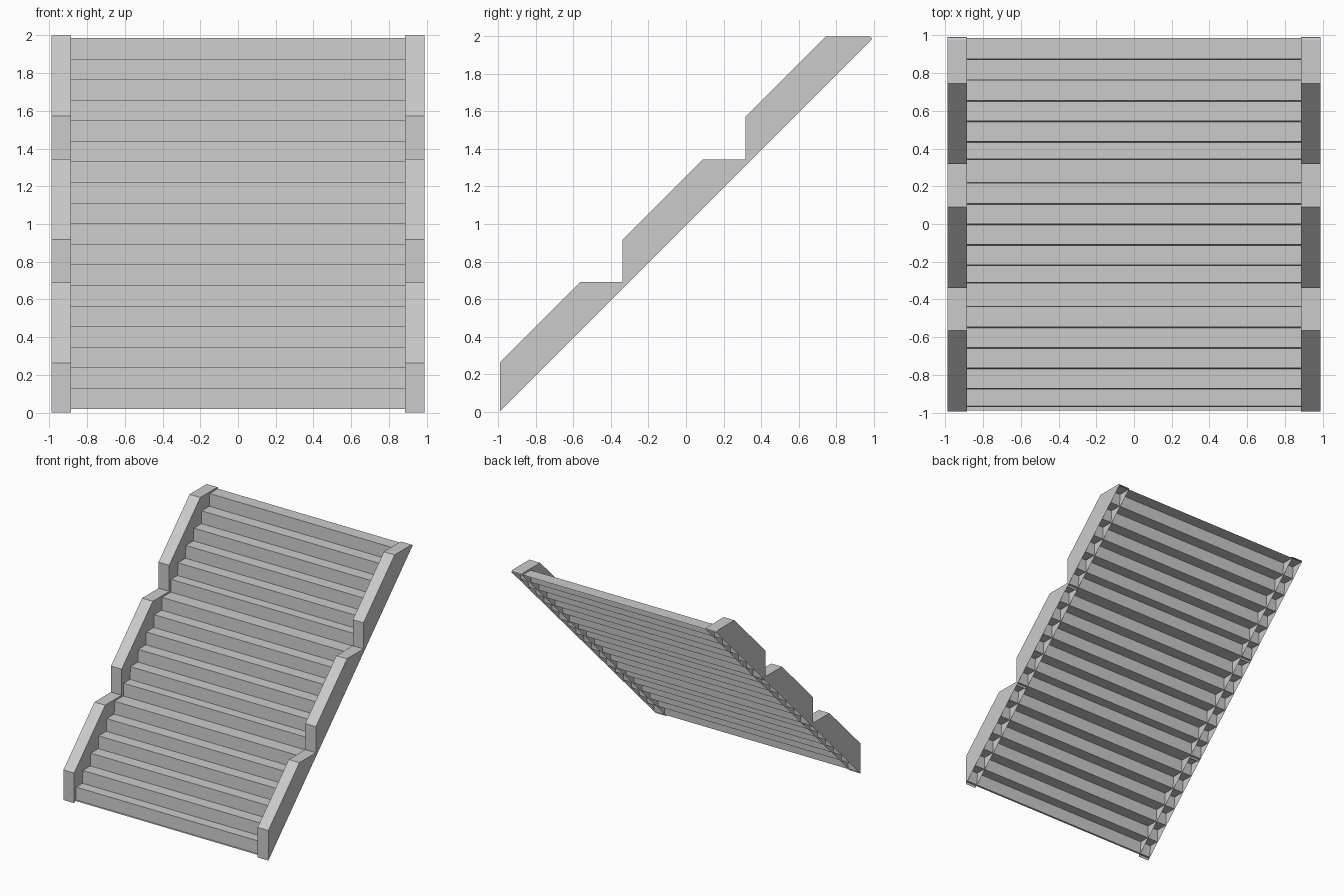
import bpy, bmesh

if "Cube" in bpy.data.objects:
    bpy.data.objects.remove(bpy.data.objects["Cube"])

MODULE = 0.655            # rise and run of one flight
PITCH = MODULE / 6        # rise and run of one step
X_IN, X_OUT = 0.885, 0.988

grey = bpy.data.materials.new("light_grey")
grey.diffuse_color = (0.6, 0.6, 0.6, 1)
grey.use_nodes = True
grey.node_tree.nodes["Principled BSDF"].inputs["Base Color"].default_value = grey.diffuse_color


def finish(bm, name):
    mesh = bpy.data.meshes.new(name)
    bm.to_mesh(mesh)
    bm.free()
    mesh.materials.append(grey)
    bpy.context.collection.objects.link(bpy.data.objects.new(name, mesh))


def strip(bm, points, xa, xb):
    """Sheet made by sweeping a (y, z) path from xa to xb."""
    rows = [(bm.verts.new((xa, y, z)), bm.verts.new((xb, y, z))) for y, z in points]
    for (a, b), (c, d) in zip(rows, rows[1:]):
        bm.faces.new((a, b, d, c))


def step_path(y0, z0):
    """Front lip, then six risers and treads."""
    path = [(y0 + 0.004, z0 + 0.02)]
    for i in range(6):
        y = y0 + (0.022 if i == 0 else 0.006 + i * PITCH)
        z = z0 + 0.02 + i * PITCH
        path += [(y, z), (y + 0.005, z + PITCH)]
    return path + [(y0 + 0.668, z0 + 0.02 + MODULE)]


def rail_path(y0, z0):
    """Front end, slope, level top and small rounded back corner."""
    outline = [(0, 0), (0, 0.262), (0.428, 0.69), (0.66, 0.69),
               (0.671, 0.685), (0.675, 0.675)]
    return [(y0 + y, z0 + z) for y, z in outline]


for n in range(3):
    y0, z0 = -0.993 + n * MODULE, n * MODULE

    # Folded sheet of treads and risers
    bm = bmesh.new()
    strip(bm, step_path(y0, z0), -X_IN, X_IN)
    finish(bm, f"steps_{n + 1}")

    # Side rails: two walls and a cap, with the folded sheet closing the underside
    for side, label in ((-1, "left"), (1, "right")):
        bm = bmesh.new()
        xa, xb = sorted((side * X_IN, side * X_OUT))
        path = rail_path(y0, z0)
        strip(bm, path, xa, xb)
        for x in (xa, xb):
            bm.faces.new([bm.verts.new((x, y, z)) for y, z in path])
        bmesh.ops.remove_doubles(bm, verts=bm.verts, dist=1e-5)
        bmesh.ops.recalc_face_normals(bm, faces=bm.faces)
        strip(bm, step_path(y0, z0), xa, xb)
        finish(bm, f"{label}_rail_{n + 1}")
